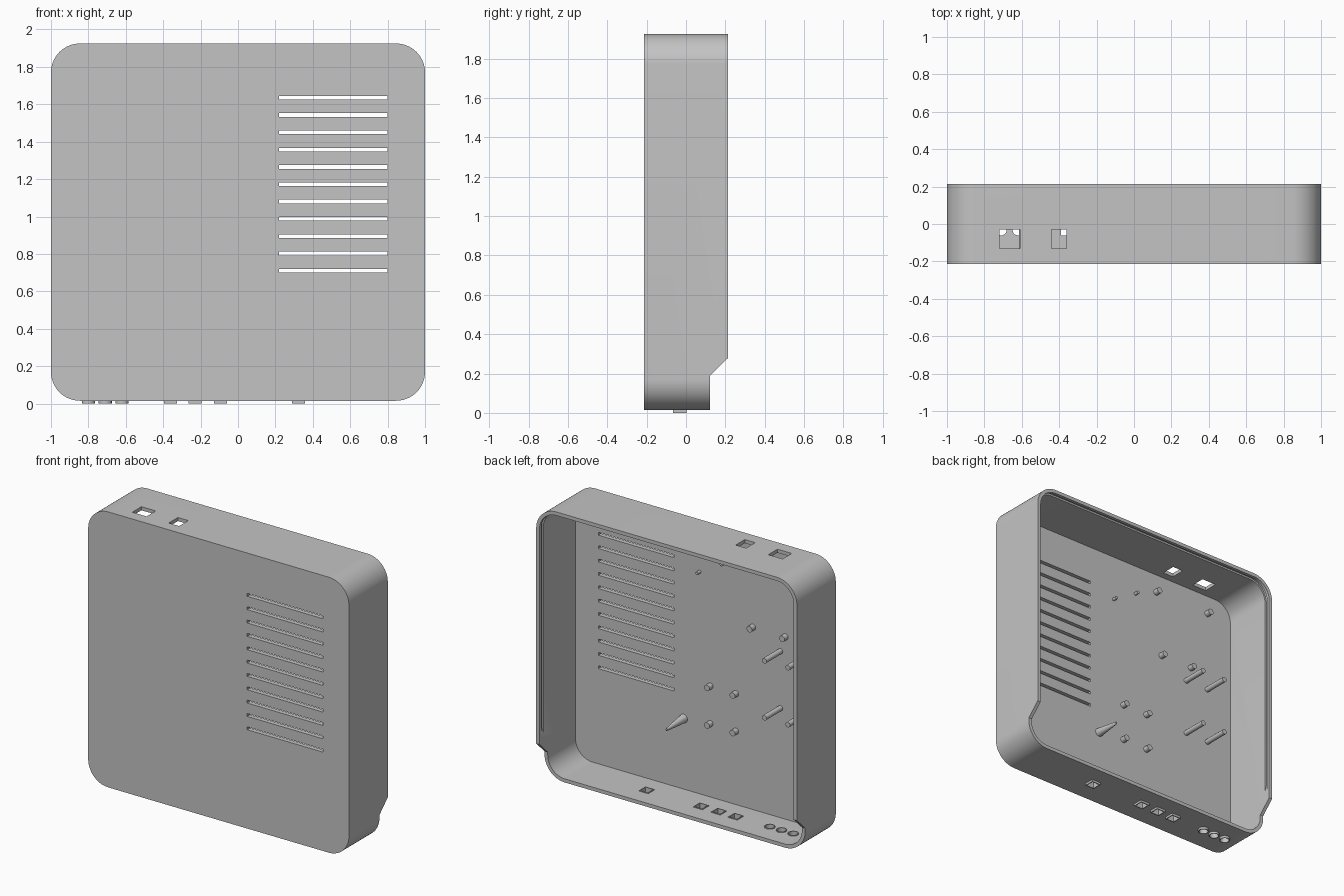
import bpy, bmesh, math

if "Cube" in bpy.data.objects:
    bpy.data.objects.remove(bpy.data.objects["Cube"], do_unlink=True)

grey = bpy.data.materials.new("light_grey_plastic")
grey.use_nodes = True
colour = (0.55, 0.55, 0.55, 1)
grey.diffuse_color = colour
grey.node_tree.nodes["Principled BSDF"].inputs["Base Color"].default_value = colour

AXES = {"x": lambda u, v, t: (t, u, v),
        "y": lambda u, v, t: (u, t, v),
        "z": lambda u, v, t: (u, v, t)}


def prism(name, points, axis, start, end, taper=None):
    """Extrude a 2D outline along an axis; taper swaps in another end outline."""
    bm = bmesh.new()
    place = AXES[axis]
    a = [bm.verts.new(place(u, v, start)) for u, v in points]
    b = [bm.verts.new(place(u, v, end)) for u, v in (taper or points)]
    bm.faces.new(a)
    bm.faces.new(b)
    n = len(a)
    for i in range(n):
        j = (i + 1) % n
        bm.faces.new((a[i], a[j], b[j], b[i]))
    bmesh.ops.recalc_face_normals(bm, faces=bm.faces[:])
    mesh = bpy.data.meshes.new(name)
    bm.to_mesh(mesh)
    bm.free()
    mesh.materials.append(grey)
    obj = bpy.data.objects.new(name, mesh)
    bpy.context.collection.objects.link(obj)
    return obj


def rect(u0, u1, v0, v1):
    return [(u0, v0), (u1, v0), (u1, v1), (u0, v1)]


def ellipse(u, v, ru, rv, sides=32):
    return [(u + ru * math.cos(math.tau * i / sides),
             v + rv * math.sin(math.tau * i / sides)) for i in range(sides)]


def rounded(u0, u1, v0, v1, r, steps=14):
    pts = []
    centres = [(u1 - r, v1 - r), (u0 + r, v1 - r), (u0 + r, v0 + r), (u1 - r, v0 + r)]
    for k, (cu, cv) in enumerate(centres):
        for i in range(steps + 1):
            a = math.pi / 2 * (k + i / steps)
            pts.append((cu + r * math.cos(a), cv + r * math.sin(a)))
    return pts


def activate(obj):
    bpy.ops.object.select_all(action="DESELECT")
    obj.select_set(True)
    bpy.context.view_layer.objects.active = obj


def cut(obj, cutter):
    mod = obj.modifiers.new("cut", "BOOLEAN")
    mod.operation, mod.solver, mod.object = "DIFFERENCE", "EXACT", cutter
    activate(obj)
    bpy.ops.object.modifier_apply(modifier=mod.name)
    bpy.data.objects.remove(cutter, do_unlink=True)


def smooth(obj):
    activate(obj)
    bpy.ops.object.shade_smooth_by_angle(angle=math.radians(30))


# Open-backed shell
WALL, FRONT, BACK, FLOOR = 0.025, -0.213, 0.213, -0.182
BOTTOM, TOP = 0.015, 1.925
shell = prism("case_shell", rounded(-1, 1, BOTTOM, TOP, 0.155), "y", FRONT, BACK)
inner = rounded(-1 + WALL, 1 - WALL, BOTTOM + WALL, TOP - WALL, 0.13)
cut(shell, prism("cavity", inner, "y", FLOOR, 0.4))

# Snap groove inside the rim, along both sides and the top
groove = rounded(-0.987, 0.987, 0.26, TOP - 0.013, 0.142)
cut(shell, prism("groove", groove, "y", 0.17, 0.193))

# Stepped lower back edge
step = [(0.122, -0.1), (0.122, 0.19), (0.225, 0.29), (0.4, 0.29), (0.4, -0.1)]
cut(shell, prism("step", step, "x", -1.2, 1.2))

# Ventilation slots
for i in range(11):
    z = 0.71 + i * 0.0925
    cut(shell, prism("slot", rect(0.22, 0.80, z - 0.01, z + 0.01), "y", -0.3, -0.1))

# Cable openings in the top
for x0, x1 in ((-0.72, -0.61), (-0.44, -0.36)):
    cut(shell, prism("opening", rect(x0, x1, -0.13, -0.03), "z", 1.8, 2.1))


# Hollow collars through the bottom wall
def square_outline(x, r):
    return rect(x - r, x + r, -0.032 - r, -0.032 + r)


def round_outline(x, r):
    return ellipse(x, -0.032, r, r)


for kind, outline, places in (("round", round_outline, (-0.80, -0.71, -0.62)),
                              ("square", square_outline, (-0.36, -0.23, -0.093, 0.323))):
    for x in places:
        cut(shell, prism("port_hole", outline(x, 0.033), "z", -0.1, 0.1))
        collar = prism(kind + "_port_collar", outline(x, 0.035), "z", 0, 0.045)
        cut(collar, prism("bore", outline(x, 0.029), "z", -0.1, 0.1))
        smooth(collar)
smooth(shell)


# Mounting posts on the inner face
def post(name, x, z, r, tip):
    smooth(prism(name, ellipse(x, z, r, r, 20), "y", FLOOR - 0.005, tip))


for x in (-0.06, -0.256):
    for z in (0.55, 0.81):
        post("short_post", x, z, 0.021, -0.142)
for x, z in ((-0.386, 1.305), (-0.636, 1.305), (-0.34, 1.767), (-0.777, 1.767)):
    post("short_post", x, z, 0.021, -0.142)
for x in (-0.597, -0.777):
    for z in (0.80, 1.195):
        post("long_post", x, z, 0.018, -0.005)
for x, z in ((0.022, 1.58), (-0.163, 1.69)):
    post("locating_pin", x, z, 0.011, -0.15)

# Tapered guide finger
smooth(prism("guide_finger", ellipse(0.145, 0.53, 0.03, 0.03), "y", FLOOR - 0.005, 0.0,
             ellipse(0.15, 0.52, 0.006, 0.01)))
